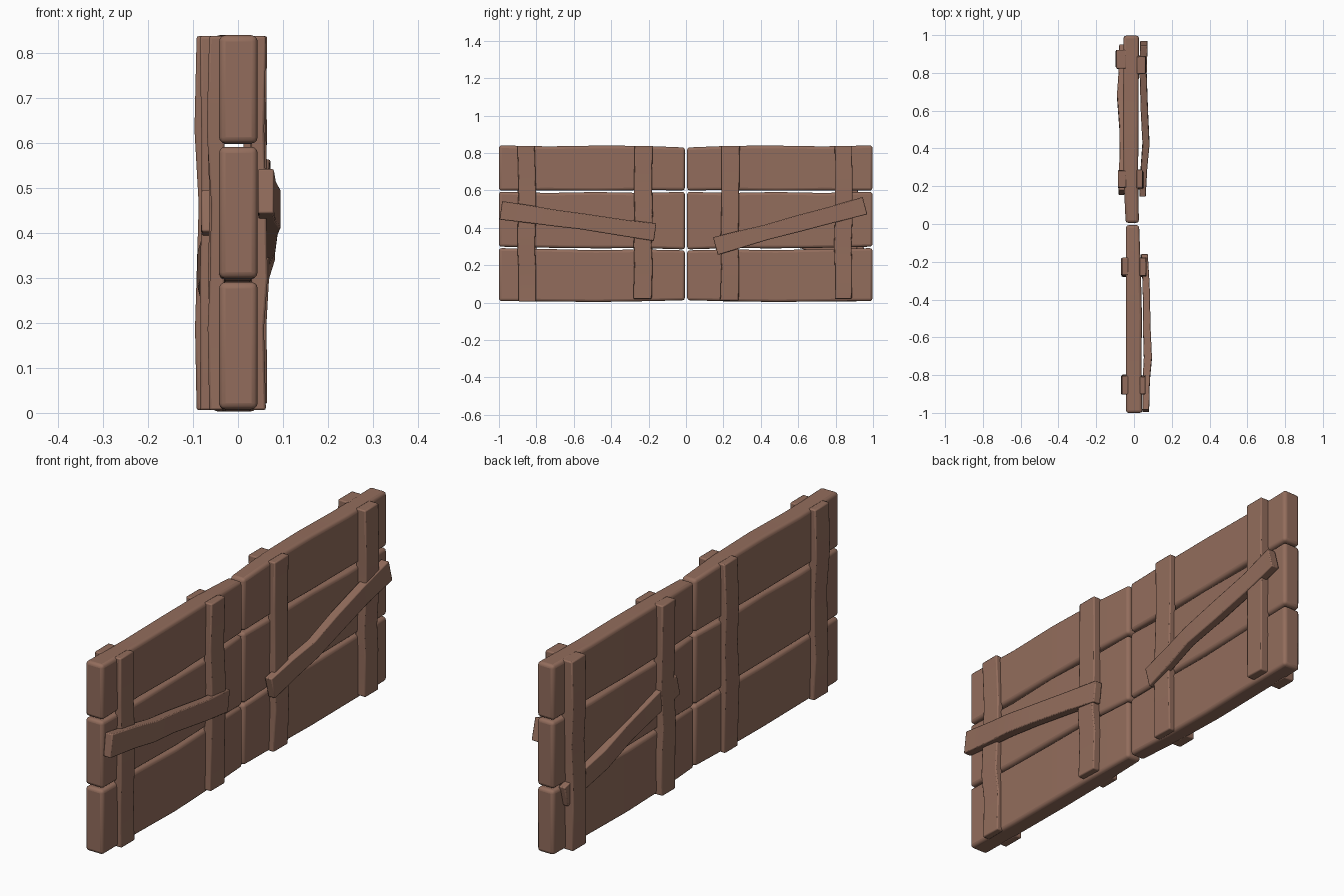
import bpy, bmesh, random
from mathutils import Vector

random.seed(4)
wood = bpy.data.materials.new("brown wood")
wood.diffuse_color = (0.29, 0.152, 0.107, 1)


def board(name, start, end, stations, bevel):
    """Board lying in the yz plane, start/end are (y, z).
    Each station: (fraction, low edge offset, high edge offset, x back, x front)."""
    a, b = Vector((0, *start)), Vector((0, *end))
    d = (b - a).normalized()
    side = Vector((0, -d.z, d.y))
    bm = bmesh.new()
    rings = []
    for t, lo, hi, x0, x1 in stations:
        c = a.lerp(b, t)
        ring = []
        for o, x in ((lo, x0), (hi, x0), (hi, x1), (lo, x1)):
            p = c + side * o
            ring.append(bm.verts.new((x, p.y, p.z)))
        rings.append(ring)
    for r, s in zip(rings, rings[1:]):
        for i in range(4):
            j = (i + 1) % 4
            bm.faces.new((r[i], r[j], s[j], s[i]))
    bm.faces.new(rings[0])
    bm.faces.new(rings[-1])
    bmesh.ops.recalc_face_normals(bm, faces=bm.faces[:])
    me = bpy.data.meshes.new(name)
    bm.to_mesh(me)
    bm.free()
    me.materials.append(wood)
    ob = bpy.data.objects.new(name, me)
    bpy.context.collection.objects.link(ob)
    mod = ob.modifiers.new("worn edges", 'BEVEL')
    mod.width, mod.segments = bevel, 3 if bevel > 0.006 else 2
    mod.limit_method, mod.angle_limit = 'ANGLE', 0.7
    bpy.context.view_layer.objects.active = ob
    ob.select_set(True)
    bpy.ops.object.shade_smooth_by_angle(angle=0.5)
    ob.select_set(False)


# Horizontal planks: edge heights at five stations, outer end to inner end
T = (0, 0.27, 0.52, 0.77, 1)
planks = {
    "lower_plank": ((0.008, 0.006, 0.003, 0.007, 0.012), (0.291, 0.286, 0.280, 0.284, 0.279)),
    "middle_plank": ((0.299, 0.293, 0.290, 0.291, 0.284), (0.592, 0.586, 0.591, 0.586, 0.592)),
    "upper_plank": ((0.599, 0.600, 0.598, 0.601, 0.600), (0.840, 0.835, 0.839, 0.838, 0.829)),
}
panels = {
    "left": (-1, (-0.042, -0.043, -0.042, -0.044, -0.042), (0.044, 0.040, 0.042, 0.036, 0.027)),
    "right": (1, (-0.055, -0.057, -0.058, -0.055, -0.044), (0.026, 0.025, 0.023, 0.022, 0.026)),
}
for side, (s, xb, xf) in panels.items():
    for name, (lo, hi) in planks.items():
        st = list(zip(T, lo, hi, xb, xf))
        if s > 0:   # keep heights measured upward: run inner end to outer end
            st = [(1 - t, l, h, p, q) for t, l, h, p, q in reversed(st)]
            board(side + "_" + name, (0.006, 0), (0.997, 0), st, 0.014)
        else:
            board(side + "_" + name, (-1, 0), (-0.006, 0), st, 0.014)

# Upright battens: (y centre, inner x, outer x), front and back of the planks
for name, y, xin, xout, z0 in (
        ("front_batten_1", -0.852, 0.030, 0.062, 0.006), ("front_batten_2", -0.230, 0.028, 0.065, 0.020),
        ("front_batten_3", 0.235, 0.012, 0.046, 0.010), ("front_batten_4", 0.842, 0.014, 0.061, 0.020),
        ("back_batten_1", -0.850, -0.030, -0.064, 0.006), ("back_batten_2", -0.228, -0.030, -0.063, 0.010),
        ("back_batten_3", 0.237, -0.040, -0.085, 0.006), ("back_batten_4", 0.872, -0.040, -0.092, 0.006)):
    st = []
    sgn = 1 if xout > 0 else -1
    for t in (0, 0.22, 0.35, 0.55, 0.75, 1):
        w = 0.048 + random.uniform(-0.003, 0.002)
        o = random.uniform(-0.004, 0.004)
        bump = 0 if t in (0, 1) else random.uniform(-0.005, 0.006)
        st.append((t, o - w, o + w, xin, xout + sgn * bump))
    board(name, (y, z0), (y, 0.838), st, 0.005)

# Slanted braces
board("front_brace_left", (-0.990, 0.493), (-0.165, 0.377),
      [(0, -0.050, 0.050, 0.044, 0.080), (0.2, -0.046, 0.048, 0.046, 0.084),
       (0.34, -0.045, 0.044, 0.052, 0.095), (0.52, -0.041, 0.045, 0.048, 0.088),
       (0.8, -0.046, 0.043, 0.046, 0.083), (1, -0.048, 0.047, 0.038, 0.073)], 0.004)
board("front_brace_right", (0.157, 0.302), (0.957, 0.518),
      [(0, -0.049, 0.049, 0.028, 0.062), (0.18, -0.045, 0.046, 0.036, 0.070),
       (0.34, -0.041, 0.041, 0.045, 0.082), (0.55, -0.044, 0.045, 0.036, 0.074),
       (0.8, -0.045, 0.044, 0.030, 0.067), (1, -0.048, 0.048, 0.033, 0.072)], 0.004)
board("back_brace", (0.165, 0.450), (0.940, 0.250),
      [(0, -0.048, 0.048, -0.081, -0.050), (0.2, -0.045, 0.046, -0.078, -0.048),
       (0.42, -0.043, 0.042, -0.076, -0.046), (0.66, -0.044, 0.045, -0.090, -0.052),
       (0.85, -0.046, 0.044, -0.080, -0.048), (1, -0.047, 0.047, -0.078, -0.048)], 0.004)
